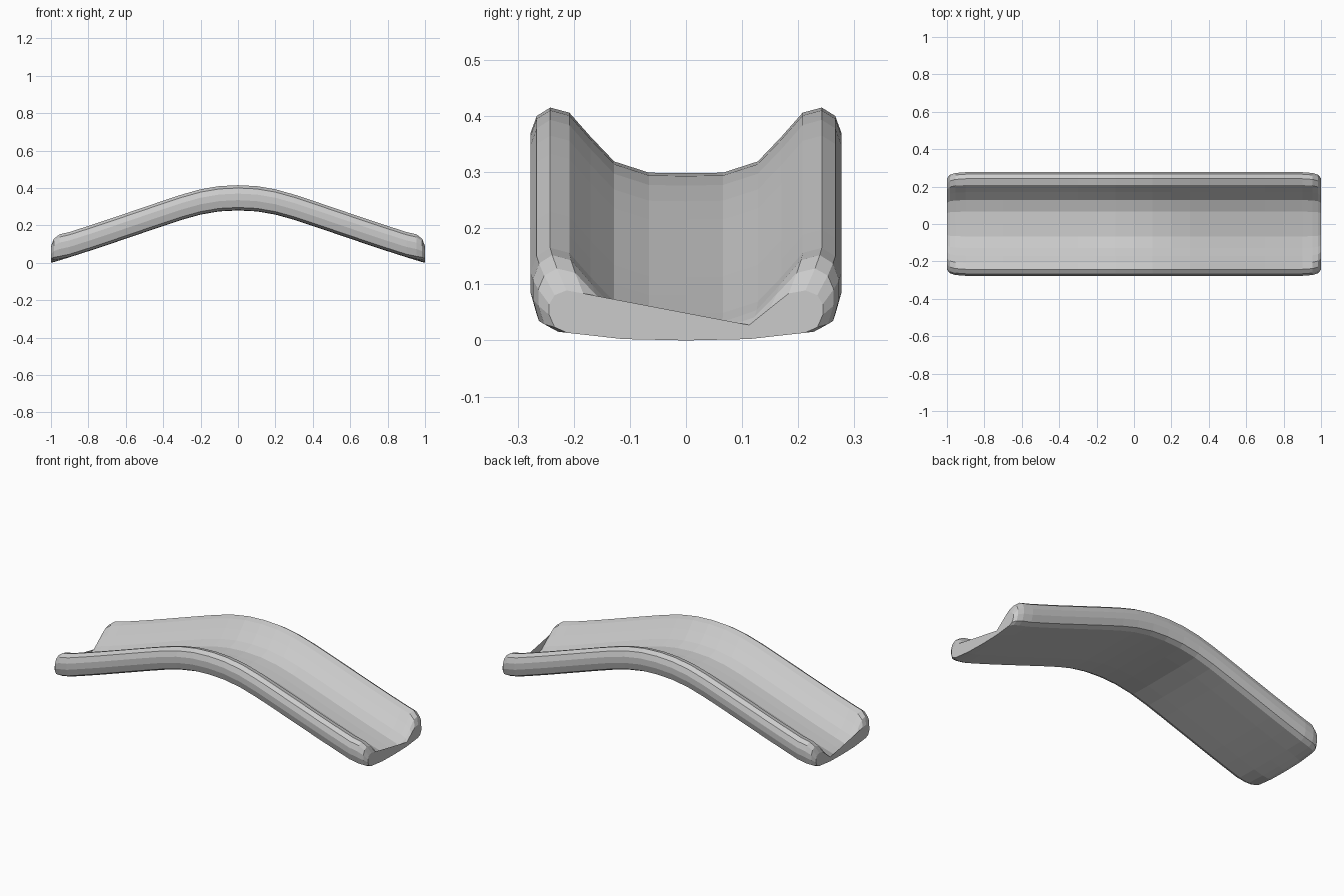
import bpy, bmesh

if "Cube" in bpy.data.objects:
    bpy.data.objects.remove(bpy.data.objects["Cube"])

# Half cross-section (y, height above underside), from underside centre round the rim to channel floor
HALF = [(0.0, 0.0), (0.128, 0.0), (0.24, 0.002), (0.266, 0.016), (0.277, 0.055),
        (0.277, 0.09), (0.266, 0.12), (0.242, 0.135), (0.208, 0.126), (0.17, 0.083),
        (0.128, 0.039), (0.066, 0.019), (0.0, 0.018)]
SECTION = HALF + [(-y, h) for y, h in HALF[-2:0:-1]]

# Arched underside: (x, z)
ARCH = [(0, 0.28), (0.1, 0.275), (0.2, 0.258), (0.3, 0.230), (0.4, 0.197), (0.5, 0.163),
        (0.6, 0.129), (0.7, 0.095), (0.8, 0.062), (0.9, 0.030), (0.955, 0.013),
        (0.985, 0.004), (1.0, 0.0)]
# Rounded ends: x -> (width scale, height scale, raise of the underside corners)
ENDS = {0.955: (0.985, 1.03, 0.006), 0.985: (0.95, 0.92, 0.012), 1.0: (0.88, 0.66, 0.015)}
STATIONS = [(-x, z) for x, z in ARCH[:0:-1]] + ARCH


def ring(bm, x, z):
    w, s, lift = ENDS.get(abs(x), (1, 1, 0))
    verts = []
    for y, h in SECTION:
        up = lift * max(0, (abs(y) - 0.1) / 0.17) * (1 - h / 0.135)
        verts.append(bm.verts.new((x, y * w, z + h * s + up)))
    return verts


# Loft the trough along the arch
bm = bmesh.new()
rings = [ring(bm, x, z) for x, z in STATIONS]
n = len(SECTION)
for a, b in zip(rings, rings[1:]):
    for i in range(n):
        j = (i + 1) % n
        bm.faces.new((a[i], a[j], b[j], b[i]))
# End caps
for r in (rings[0], rings[-1]):
    cap = bm.faces.new(r)
    bmesh.ops.triangulate(bm, faces=[cap])
bmesh.ops.recalc_face_normals(bm, faces=bm.faces)

mesh = bpy.data.meshes.new("arched_trough")
bm.to_mesh(mesh)
bm.free()
obj = bpy.data.objects.new("arched_trough", mesh)
bpy.context.collection.objects.link(obj)
